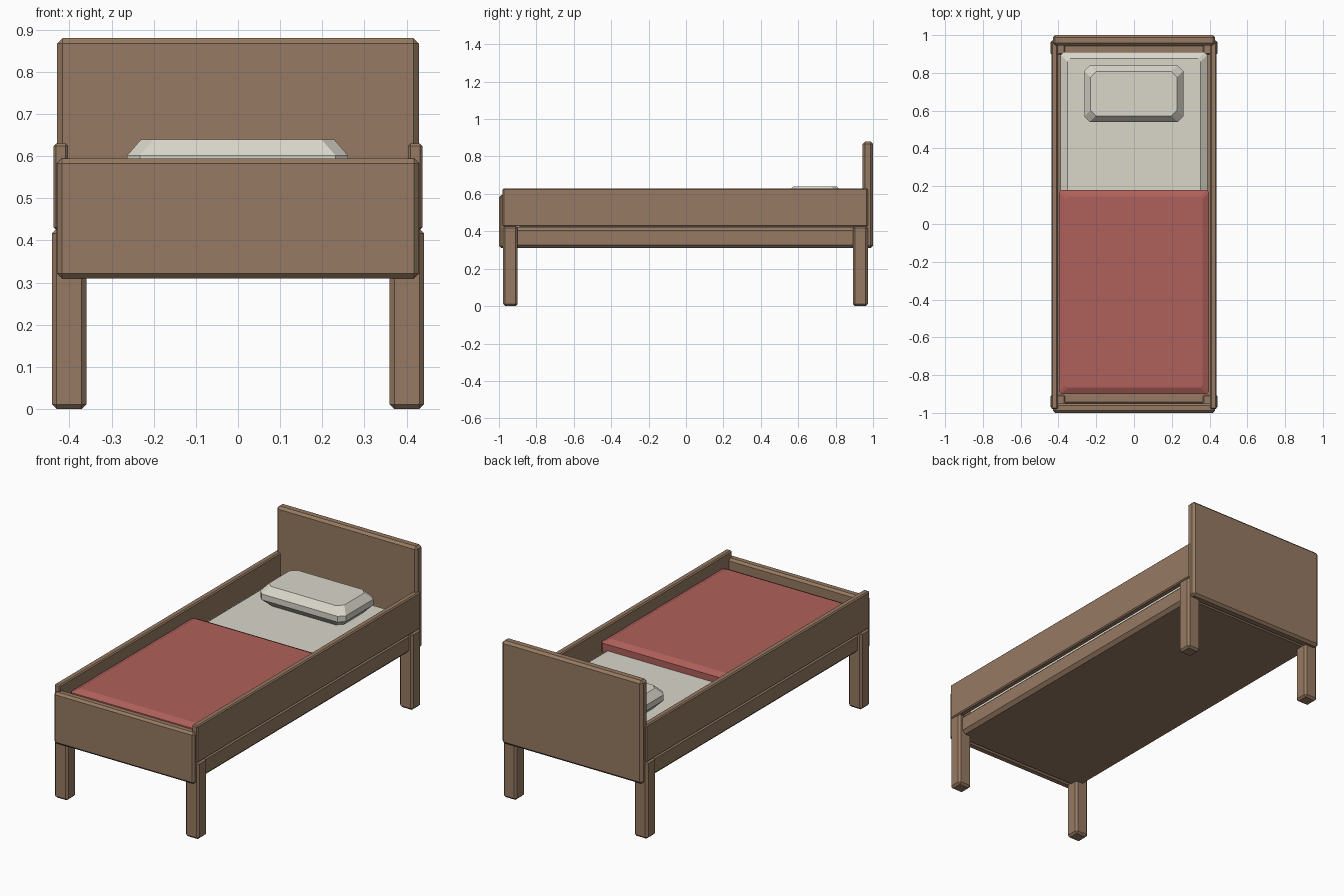
import bpy, bmesh

if "Cube" in bpy.data.objects:
    bpy.data.objects.remove(bpy.data.objects["Cube"])


def material(name, rgb):
    m = bpy.data.materials.new(name)
    m.diffuse_color = (*rgb, 1)
    m.use_nodes = True
    m.node_tree.nodes["Principled BSDF"].inputs["Base Color"].default_value = m.diffuse_color
    return m


WOOD = material("brown wood", (0.305, 0.195, 0.122))
LINEN = material("cream linen", (0.70, 0.68, 0.59))
RED = material("red blanket", (0.43, 0.117, 0.102))


def finish(name, bm, mat):
    bmesh.ops.recalc_face_normals(bm, faces=bm.faces)
    me = bpy.data.meshes.new(name)
    bm.to_mesh(me)
    bm.free()
    me.materials.append(mat)
    ob = bpy.data.objects.new(name, me)
    bpy.context.collection.objects.link(ob)
    return ob


def slab(name, xs, ys, zs, bevel, mat=WOOD):
    """Chamfered box between the given limits."""
    bm = bmesh.new()
    bmesh.ops.create_cube(bm, size=1)
    for v in bm.verts:
        v.co = [(lim[0] if c < 0 else lim[1]) for c, lim in zip(v.co, (xs, ys, zs))]
    bmesh.ops.bevel(bm, geom=list(bm.edges), offset=bevel, segments=1, affect='EDGES')
    return finish(name, bm, mat)


def cushion(name, xs, ys, corner, levels, mat):
    """Stack of corner-cut rectangles; levels are (height, inset)."""
    bm = bmesh.new()
    rings = []
    for z, i in levels:
        x0, x1, y0, y1 = xs[0] + i, xs[1] - i, ys[0] + i, ys[1] - i
        c = corner
        pts = [(x0 + c, y0), (x1 - c, y0), (x1, y0 + c), (x1, y1 - c),
               (x1 - c, y1), (x0 + c, y1), (x0, y1 - c), (x0, y0 + c)]
        rings.append([bm.verts.new((x, y, z)) for x, y in pts])
    for a, b in zip(rings, rings[1:]):
        for k in range(8):
            bm.faces.new((a[k], a[(k + 1) % 8], b[(k + 1) % 8], b[k]))
    bm.faces.new(rings[0][::-1])
    bm.faces.new(rings[-1])
    return finish(name, bm, mat)


# Frame
slab("headboard", (-0.43, 0.43), (0.945, 1.0), (0.31, 0.88), 0.013)
slab("footboard", (-0.43, 0.43), (-1.0, -0.95), (0.31, 0.595), 0.012)
slab("bed_base", (-0.42, 0.42), (-0.96, 0.96), (0.31, 0.422), 0.018)

# Side rails and legs
for side, s in (("left", -1), ("right", 1)):
    slab(side + "_rail", sorted((s * 0.403, s * 0.438)), (-0.98, 0.972), (0.425, 0.63), 0.006)
    for end, ys in (("front", (-0.978, -0.9)), ("back", (0.892, 0.972))):
        slab(f"{end}_{side}_leg", sorted((s * 0.36, s * 0.442)), ys, (0, 0.428), 0.011)

# Bedding
cushion("mattress", (-0.388, 0.388), (-0.89, 0.91), 0.015,
        [(0.41, 0.0), (0.505, 0.0), (0.53, 0.035)], LINEN)
cushion("blanket", (-0.398, 0.398), (-0.9, 0.18), 0.012,
        [(0.515, 0.0), (0.565, 0.0), (0.582, 0.035)], RED)
cushion("pillow", (-0.263, 0.261), (0.54, 0.84), 0.03,
        [(0.528, 0.04), (0.57, 0.0), (0.602, 0.0), (0.64, 0.033)], LINEN)
